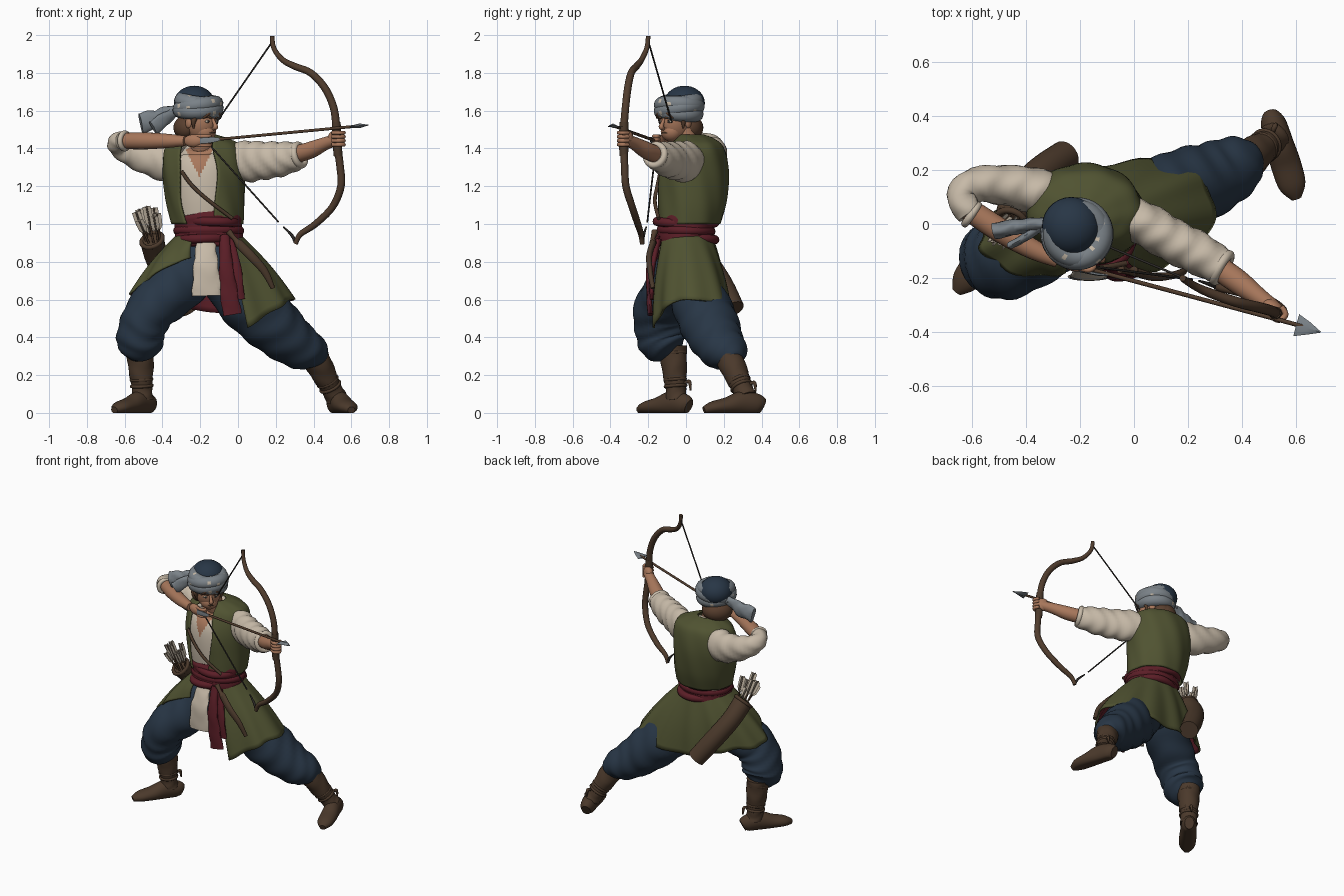
import bpy, bmesh, math, random
from mathutils import Vector, Matrix

random.seed(4)
def mat(name, r, g, b):
    m = bpy.data.materials.new(name)
    m.diffuse_color = (r, g, b, 1)
    return m

GREEN, NAVY = mat("olive_cloth", .08, .086, .031), mat("navy_cloth", .021, .037, .061)
CREAM, RED = mat("cream_linen", .57, .49, .39), mat("maroon_cloth", .105, .013, .02)
LEATHER, SKIN = mat("brown_leather", .07, .041, .024), mat("skin", .39, .185, .105)
GREY, WOOD = mat("grey_cloth", .195, .222, .245), mat("bow_wood", .08, .045, .026)
HAIR, DARK = mat("brown_hair", .10, .05, .028), mat("dark_cord", .025, .022, .02)
Y = (0, 1, 0)

def finish(name, bm, mats, rule=None, recalc=True):
    if recalc:
        bmesh.ops.recalc_face_normals(bm, faces=bm.faces)
    me = bpy.data.meshes.new(name)
    bm.to_mesh(me)
    for m in mats:
        me.materials.append(m)
    if rule:
        for p in me.polygons:
            p.material_index = rule(p.center)
    me.shade_smooth()
    me.set_sharp_from_angle(angle=math.radians(50))
    ob = bpy.data.objects.new(name, me)
    bpy.context.collection.objects.link(ob)
    return ob

def curve(pts, sub):
    """Smooth curve through tuples of any length."""
    out, n = [], len(pts)
    for i in range(n - 1):
        p = [pts[max(i - 1, 0)], pts[i], pts[i + 1], pts[min(i + 2, n - 1)]]
        for t in (s / sub for s in range(sub)):
            out.append([.5 * (2 * b + (c - a) * t + (2 * a - 5 * b + 4 * c - d) * t * t
                        + (3 * b - a - 3 * c + d) * t ** 3) for a, b, c, d in zip(*p)])
    return out + [list(pts[-1])]

def tube(name, pts, mats, sides=20, sub=6, ref=(0, 0, 1), fold=0, rule=None, floor=False):
    """Sweep through (x, y, z, half_side, half_up)."""
    path = curve([p if len(p) == 5 else (*p, p[3]) for p in pts], sub)
    bm, rings = bmesh.new(), []
    for i, p in enumerate(path):
        c = Vector(p[:3])
        t = (Vector(path[min(i + 1, len(path) - 1)][:3]) - Vector(path[max(i - 1, 0)][:3])).normalized()
        u = t.cross(Vector(ref)).normalized()
        w = u.cross(t)
        rings.append([])
        for a in (math.tau * k / sides for k in range(sides)):
            f = 1 + fold * math.sin(1.15 * i + 2.2 * math.sin(a * 2 + .6) + a)
            v = c + u * (math.cos(a) * max(p[3], .0005) * f) + w * (math.sin(a) * max(p[4], .0005) * f)
            rings[-1].append(bm.verts.new((v.x, v.y, max(v.z, 0) if floor else v.z)))
    for r, s in zip(rings, rings[1:]):
        for k in range(sides):
            bm.faces.new((r[k], r[(k + 1) % sides], s[(k + 1) % sides], s[k]))
    bm.faces.new(rings[0])
    bm.faces.new(rings[-1])
    return finish(name, bm, mats if isinstance(mats, list) else [mats], rule)

def blob(name, c, r, m, turn=0):
    bm = bmesh.new()
    M = Matrix.Translation(c) @ Matrix.Rotation(turn, 4, 'Z') @ Matrix.Diagonal((*r, 1))
    bmesh.ops.create_uvsphere(bm, u_segments=28, v_segments=18, radius=1, matrix=M)
    return finish(name, bm, [m])

def ring(name, c, axis, R, r, mats, squash=1, rule=None):
    """Closed roll of cloth or cord around an axis."""
    bm, q = bmesh.new(), Vector(axis).to_track_quat('Z', 'Y')
    g = [[bm.verts.new(Vector(c) + q @ Vector(((R + r * math.cos(b)) * math.cos(a),
          (R + r * math.cos(b)) * math.sin(a) * squash, r * math.sin(b))))
          for b in (math.tau * j / 12 for j in range(12))] for a in (math.tau * i / 40 for i in range(40))]
    for i in range(40):
        for j in range(12):
            bm.faces.new((g[i][j], g[(i + 1) % 40][j], g[(i + 1) % 40][(j + 1) % 12], g[i][(j + 1) % 12]))
    return finish(name, bm, mats if isinstance(mats, list) else [mats], rule)

def shell(name, grid, mats, thick):
    """Open cloth sheet with a lining of the second material."""
    bm = bmesh.new()
    g = [[bm.verts.new(p) for p in row] for row in grid]
    for r, s in zip(g, g[1:]):
        for j in range(len(r) - 1):
            bm.faces.new((r[j], s[j], s[j + 1], r[j + 1]))
    md = finish(name, bm, mats, recalc=False).modifiers.new("thickness", 'SOLIDIFY')
    md.thickness, md.offset, md.material_offset = thick, -1, 1

# baggy trousers
blob("trouser_seat", (-.13, .02, .78), (.19, .14, .16), NAVY)
tube("trouser_leg_right", [(-.2, 0, .82, .15, .13), (-.32, -.06, .68, .15, .14), (-.455, -.13, .55, .13, .145),
     (-.51, -.13, .44, .125, .14), (-.52, -.11, .36, .12, .13), (-.52, -.08, .31, .065, .07)], NAVY, 32, 7, Y, .03)
tube("trouser_leg_left", [(-.08, .02, .8, .16, .13), (.04, .06, .62, .17, .145), (.17, .12, .48, .155, .155),
     (.29, .17, .375, .13, .135), (.39, .22, .31, .1, .11), (.43, .24, .26, .055, .06)], NAVY, 32, 7, Y, .03)

# boots: shaft, foot, straps
def boot(side, top, ankle, heel, toe):
    T, A, H, E = map(Vector, (top, ankle, heel, toe))
    tube("boot_shaft_" + side, [(*T, .074), (*T.lerp(A, .4), .067), (*T.lerp(A, .8), .054), (*A, .058)], LEATHER, 24, 6, Y, .03)
    rows = [(0, .03, .04), (.1, .047, .055), (.35, .052, .062), (.6, .056, .045), (.85, .05, .033), (1, .02, .018)]
    tube("boot_foot_" + side, [(*H.lerp(E, f).to_2d(), b * .85, a, b) for f, a, b in rows], LEATHER, 24, 5, floor=True)
    for i, f in enumerate((.12, .62, .74)):
        ring(f"boot_strap_{side}_{i}", T.lerp(A, f), A - T, .064 if i == 0 else .054, .009, LEATHER)
    k = T.lerp(A, .68) + Vector((.03, .05, 0))
    tube("boot_tie_" + side, [(*k, .008), (k.x + .01, k.y + .025, k.z + .005, .01), (k.x + .015, k.y + .03, k.z - .04, .005)], LEATHER, 8)

boot("right", (-.52, -.07, .35), (-.505, -.05, .07), (-.455, .015, 0), (-.655, -.25, 0))
boot("left", (.40, .22, .31), (.52, .32, .08), (.505, .405, 0), (.6, .095, 0))

# shirt body with bare neckline
rows = [(-.16, 0, .95, .16, .13), (-.17, .02, 1.12, .19, .165), (-.18, .035, 1.28, .2, .17),
        (-.18, .045, 1.37, .165, .13), (-.185, .035, 1.415, .09, .085), (-.19, .02, 1.44, .05, .05)]
tube("shirt_body", rows, [CREAM, SKIN], 120, 16, Y,
     rule=lambda c: int(c.y < 0.02 and c.z > 1.25 and abs(c.x + .205) < (c.z - 1.25) * .5))

# open vest: centre, radii and the two edge angles of the front opening
vest = curve([(-.19, .025, 1.475, .066, .066, 40, -35), (-.185, .045, 1.452, .135, .105, 22, -35),
              (-.182, .05, 1.405, .205, .15, 14, -36), (-.182, .038, 1.28, .218, .187, 20, -36),
              (-.172, .03, 1.12, .208, .185, 14, -40), (-.162, .015, 1.0, .19, .17, 10, -36)], 6)
grid = []
for x, y, z, a, b, s, e in vest:
    ths = [math.radians(s + (360 + e - s) * j / 72) for j in range(73)]
    fs = [1 + .014 * math.sin(th * 9 + z * 14) for th in ths]
    grid.append([(x + a * f * math.sin(th), y - b * f * math.cos(th), z) for th, f in zip(ths, fs)])
shell("vest", grid, [GREEN, GREEN], .012)

# tunic skirt with red lining: waist ellipse flared to a slanted hem
hem = curve([(.05, -.175, .45), (.19, -.13, .54), (.285, -.03, .6), (.275, .15, .59), (.13, .23, .55), (-.1, .225, .53),
             (-.3, .175, .56), (-.45, .1, .6), (-.565, -.03, .61), (-.54, -.13, .66), (-.39, -.195, .77), (-.25, -.18, .82)], 8)
grid = []
for t in (i / 14 for i in range(15)):
    grid.append([])
    for j, h in enumerate(hem):
        th = math.radians(28 + 304 * j / (len(hem) - 1))
        d = Vector((math.sin(th), -math.cos(th), 0))
        p = Vector((-.155 + .165 * d.x, .138 * d.y, .95)).lerp(Vector(h), t)
        grid[-1].append(p + d * (.018 * math.sin(t * math.pi) + .011 * t * math.sin(j * .75)))
shell("tunic_skirt", grid, [GREEN, RED], .012)

# sash, hanging ends, shirt tail and chest strap
tube("waist_sash", [(-.155, 0, .88, .165, .135), (-.155, 0, .9, .182, .152), (-.155, 0, .97, .178, .15),
     (-.158, 0, 1.04, .18, .152), (-.16, 0, 1.065, .165, .14)], RED, 48, 5, Y, .012)
for i, z in enumerate((.92, .965, 1.01)):
    ring(f"sash_wrap_{i}", (-.155, 0, z), (.04 * (i - 1), .03, 1), .164, .024, RED, .83)
tube("sash_end", [(-.07, -.155, .94, .025, .018), (-.065, -.19, .8, .035, .018), (-.05, -.195, .65, .045, .016),
     (-.03, -.19, .52, .05, .014)], RED, 16, 6, Y, .06)
tube("sash_end_short", [(-.04, -.145, .92, .02, .015), (-.01, -.18, .75, .03, .014), (.005, -.18, .6, .03, .01)], RED, 16, 6, Y, .06)
tube("shirt_tail", [(-.17, -.14, .9, .05, .02), (-.17, -.19, .78, .065, .016), (-.165, -.195, .62, .078, .014)], CREAM, 24, 8, Y, .06)
tube("chest_strap", [(-.3, -.135, 1.28, .01, .01), (-.24, -.152, 1.2, .01, .01), (-.15, -.165, 1.12, .01, .01),
     (-.03, -.145, 1.03, .01, .01)], LEATHER, 10)

# dagger in its scabbard
tube("dagger_scabbard", [(0, -.175, .9, .024, .016), (.07, -.195, .83, .024, .016), (.14, -.19, .75, .02, .014),
     (.185, -.175, .66, .012, .012)], LEATHER, 16, 6, Y)
tube("dagger_grip", [(-.05, -.165, .96, .018), (-.02, -.175, .925, .012), (.0, -.175, .9, .02)], WOOD, 12, 4, Y)

# sleeves, cuffs and forearms
tube("sleeve_right", [(-.27, .08, 1.33, .08, .095), (-.36, .12, 1.33, .085, .11), (-.47, .142, 1.35, .075, .092),
     (-.58, .145, 1.39, .065, .075), (-.638, .105, 1.425, .055, .058), (-.605, .035, 1.44, .05, .05)], CREAM, 28, 6, fold=.045)
ring("cuff_right", (-.6, .035, 1.44), (.75, -.55, 0), .042, .014, CREAM)
tube("forearm_right", [(-.62, .06, 1.44, .042), (-.5, -.02, 1.44, .045), (-.38, -.09, 1.44, .038), (-.28, -.135, 1.44, .027)], SKIN)
tube("sleeve_left", [(-.08, .06, 1.33, .07, .09), (.04, 0, 1.33, .08, .108), (.14, -.06, 1.335, .08, .1),
     (.24, -.11, 1.345, .078, .09), (.33, -.165, 1.365, .066, .07)], CREAM, 28, 7, fold=.045)
ring("cuff_left", (.325, -.162, 1.365), (.85, -.5, .2), .055, .018, CREAM)
tube("forearm_left", [(.28, -.14, 1.36, .045), (.38, -.21, 1.39, .045), (.46, -.27, 1.425, .035), (.52, -.315, 1.445, .03)], SKIN)

# hands with curled fingers
blob("hand_left", (.515, -.312, 1.45), (.045, .03, .045), SKIN, -.6)
blob("hand_right", (-.235, -.145, 1.44), (.055, .026, .034), SKIN, -.35)
for i in range(4):
    z, w = 1.42 + .021 * i, 1.416 + .016 * i
    tube(f"finger_left_{i}", [(.5, -.335, z, .011), (.535, -.355, z, .011), (.56, -.335, z, .011), (.545, -.305, z, .01)], SKIN, 10)
    tube(f"finger_right_{i}", [(-.22, -.155, w, .01), (-.17, -.17, w, .01), (-.148, -.155, w, .01), (-.175, -.14, w, .008)], SKIN, 10)

# bow, string and arrow
tube("bow", [(.18, -.2, 1.995, .012), (.19, -.208, 1.93, .013), (.235, -.235, 1.87, .015), (.3, -.262, 1.835, .018),
     (.385, -.29, 1.8, .019), (.46, -.308, 1.72, .02), (.505, -.32, 1.62, .02), (.52, -.328, 1.52, .021), (.525, -.33, 1.42, .021),
     (.54, -.325, 1.31, .02), (.545, -.318, 1.2, .02), (.5, -.285, 1.09, .019), (.41, -.255, 1.0, .018), (.33, -.238, .945, .015),
     (.305, -.232, .895, .012)], WOOD, 14, 5, Y)
tube("bow_grip", [(.52, -.328, 1.54, .023), (.524, -.33, 1.45, .025), (.53, -.329, 1.36, .023)], LEATHER, 16, 4, Y)
tube("lower_nock", [(.305, -.232, .9, .009), (.285, -.225, .94, .008), (.24, -.21, .985, .004)], DARK, 8, 4, Y)
tube("string_upper", [(.185, -.2, 1.97, .0045), (-.175, -.05, 1.45, .0045)], DARK, 8, 1, Y)
tube("string_lower", [(.215, -.205, 1.01, .0045), (-.17, -.155, 1.44, .0045)], DARK, 8, 1, Y)
tube("arrow_shaft", [(-.19, -.16, 1.44, .008), (.63, -.38, 1.518, .008)], WOOD, 10, 1)
tube("arrow_head", [(.6, -.374, 1.515, .042, .006), (.645, -.386, 1.52, .024, .012), (.69, -.4, 1.524, .002, .002)], GREY, 4, 1)
tube("arrow_feather", [(-.2, -.172, 1.44, .006, .018), (-.13, -.186, 1.446, .006, .016), (-.08, -.19, 1.45, .002, .003)], GREY, 6, 3)

# quiver slung behind the hip, with arrows
tube("quiver", [(-.255, .25, .55, .06), (-.345, .185, .68, .063), (-.425, .1, .81, .062), (-.455, .005, .915, .064)], LEATHER, 24, 4)
ring("quiver_rim", (-.455, .005, .915), (-.3, -.62, .75), .058, .012, LEATHER)
for i in range(8):
    a = math.tau * i / 8
    q = Vector((-.447 + .036 * math.cos(a), .012 + .03 * math.sin(a), .9))
    e = Vector((-.485 + .055 * math.cos(a), -.035 + .042 * math.sin(a), 1.055 + .04 * math.sin(i * 2.3)))
    tube(f"spare_arrow_{i}", [(*q, .006), (*e, .006)], WOOD, 8, 1, Y)
    m = q.lerp(e, .42)
    for k, s in enumerate(((.022, .003), (.003, .022))):
        tube(f"spare_feather_{i}_{k}", [(*m, .003, .003), (*m.lerp(e, .3), *s), (*e, *s)], CREAM, 6, 2, Y)

# head, turned toward the target
TURN = math.radians(45)
def H(x, y, z):
    return Vector((-.2, -.05, 1.545)) + Matrix.Rotation(TURN, 3, 'Z') @ Vector((x, y, z))

tube("neck", [(-.19, .03, 1.38, .06), (-.195, 0, 1.46, .056), (-.2, -.02, 1.54, .058)], SKIN, 20, 4, Y)
blob("head", H(0, 0, 0), (.082, .098, .11), SKIN, TURN)
blob("jaw", H(0, -.037, -.055), (.058, .058, .055), SKIN, TURN)
tube("nose", [(*H(0, -.094, .01), .008), (*H(0, -.108, -.015), .01), (*H(0, -.114, -.032), .014), (*H(0, -.095, -.042), .008)], SKIN, 12, 4, Y)
tube("mouth", [(*H(-.02, -.088, -.064), .003), (*H(0, -.095, -.062), .005), (*H(.02, -.088, -.064), .003)], LEATHER, 8)
for s in (-1, 1):
    blob(f"eye_{s}", H(.033 * s, -.087, -.002), (.015, .008, .008), CREAM, TURN)
    blob(f"pupil_{s}", H(.033 * s, -.093, -.002), (.007, .005, .007), DARK, TURN)
    tube(f"brow_{s}", [(*H(.014 * s, -.1, .014), .005), (*H(.035 * s, -.095, .022), .006), (*H(.058 * s, -.078, .016), .003)], HAIR, 8)
    blob(f"ear_{s}", H(.083 * s, .005, -.01), (.012, .02, .028), SKIN, TURN)
    tube(f"side_lock_{s}", [(*H(.07 * s, -.05, .04), .014), (*H(.084 * s, -.035, 0), .013), (*H(.08 * s, -.03, -.04), .004)], HAIR, 10, 4, Y)
    tube(f"fringe_{s}", [(*H(.01 * s, -.09, .06), .012), (*H(.035 * s, -.097, .042), .013), (*H(.062 * s, -.085, .015), .004)], HAIR, 10)
    blob(f"hair_side_{s}", H(.055 * s, .06, -.035), (.045, .06, .055), HAIR, TURN)
blob("hair_back", H(0, .085, -.035), (.092, .07, .07), HAIR, TURN)

# flecked turban, cap and trailing cloth end
blob("cap", (-.232, -.008, 1.64), (.108, .108, .092), NAVY)
ring("cap_button_roll", (-.232, -.008, 1.695), (0, 0, 1), .055, .018, NAVY)
for i, (z, ax, R) in enumerate(((1.592, (.1, .1, 1), .088), (1.625, (-.14, .05, 1), .093), (1.645, (.12, -.12, 1), .085), (1.61, (-.05, -.15, 1), .094))):
    ring(f"turban_wrap_{i}", (-.211, -.036, z), ax, R, .042, [GREY, CREAM], rule=lambda c: int(random.random() < .05))
tube("turban_end", [(-.31, 0, 1.6, .025, .03), (-.37, .0, 1.59, .022, .035), (-.43, -.01, 1.555, .028, .05),
     (-.515, -.025, 1.535, .03, .055)], GREY, 20, 5, fold=.1)
tube("turban_end_fold", [(-.33, .01, 1.6, .02), (-.38, -.035, 1.56, .016, .035), (-.45, -.075, 1.51, .014, .04)], GREY, 16, 5, fold=.1)
